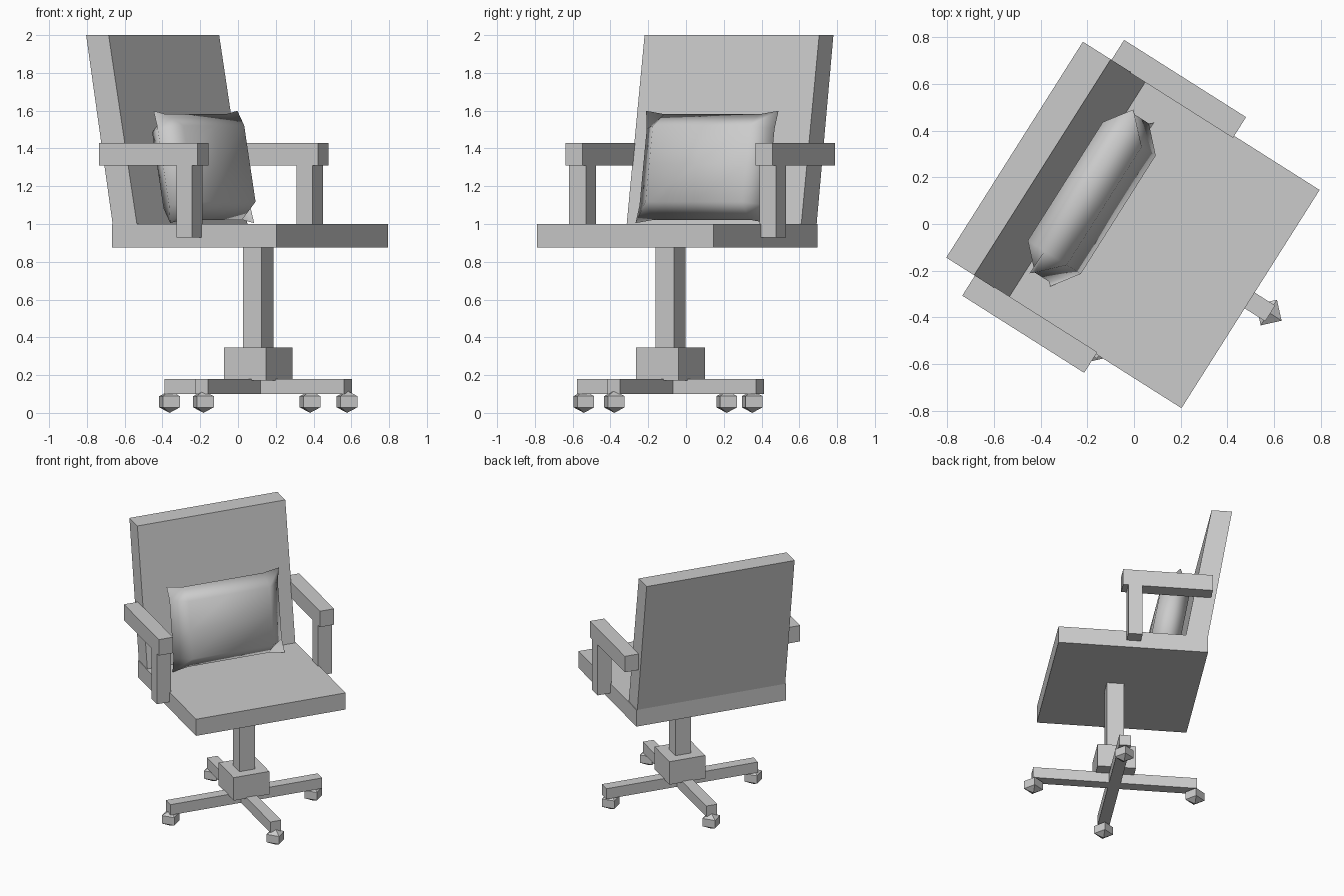
import bpy, bmesh, math
from mathutils import Matrix

if "Cube" in bpy.data.objects:
    bpy.data.objects.remove(bpy.data.objects["Cube"])

# Chair frame: local x = forward, local y = sideways, turned about z
FRAME = Matrix.Translation((0.064, -0.046, 0)) @ Matrix.Rotation(math.radians(-32.34), 4, 'Z')
PX, PY = 0.056, -0.007   # column axis in the chair frame


def finish(name, bm, smooth=False):
    bmesh.ops.recalc_face_normals(bm, faces=bm.faces[:])
    bm.transform(FRAME)
    me = bpy.data.meshes.new(name)
    bm.to_mesh(me)
    bm.free()
    for p in me.polygons:
        p.use_smooth = smooth
    ob = bpy.data.objects.new(name, me)
    bpy.context.collection.objects.link(ob)
    return ob


def box(name, x, y, z, top_x=None):
    """Box from ranges; top_x gives a different x range at the top (lean)."""
    bm = bmesh.new()
    bmesh.ops.create_cube(bm, size=2)
    for v in bm.verts:
        i, j, k = (int(c > 0) for c in v.co)
        xs = top_x if (k and top_x) else x
        v.co = (xs[i], y[j], z[k])
    return finish(name, bm)


# Seat and leaning backrest
box("seat", (-0.515, 0.515), (-0.553, 0.553), (0.875, 1.0))
box("backrest", (-0.515, -0.363), (-0.547, 0.547), (1.0, 2.0), top_x=(-0.681, -0.54))

# Armrests with posts, one per side
for side, s in (("right", -1), ("left", 1)):
    y = sorted((s * 0.543, s * 0.648))
    box(side + "_armrest", (-0.536, 0.082), y, (1.31, 1.43))
    box(side + "_arm_post", (-0.052, 0.046), y, (0.928, 1.31))

# Column, hub and crossed legs
box("column", (PX - 0.058, PX + 0.058), (PY - 0.058, PY + 0.058), (0.34, 0.875))
box("hub", (PX - 0.132, PX + 0.132), (PY - 0.132, PY + 0.132), (0.172, 0.345))
box("long_leg_bar", (PX - 0.563, PX + 0.563), (PY - 0.04, PY + 0.04), (0.10, 0.18))
box("cross_leg_bar", (PX - 0.04, PX + 0.04), (PY - 0.56, PY + 0.56), (0.10, 0.179))

# Casters: four-sided balls with two rings
for n, (dx, dy) in enumerate(((0.556, 0), (-0.556, 0), (0, 0.512), (0, -0.543))):
    bm = bmesh.new()
    bmesh.ops.create_uvsphere(bm, u_segments=4, v_segments=3, radius=1)
    bm.transform(Matrix.Translation((PX + dx, PY + dy, 0.059)) @
                 Matrix.Diagonal((0.075, 0.075, 0.059, 1)))
    finish(f"caster_{n + 1}", bm)

# Pillow: two bulged grids sharing a pinched seam
bm = bmesh.new()
W = (-0.415, -0.3, 0, 0.3, 0.415)
H = (-0.302, -0.205, 0, 0.205, 0.302)
N = len(W)
for sign in (-1, 1):
    grid = []
    for i, w in enumerate(W):
        for j, h in enumerate(H):
            edge_i, edge_j = i in (0, N - 1), j in (0, N - 1)
            bulge = 0 if edge_i or edge_j else 0.1
            ww = w * (0.965 if edge_i and not edge_j else 1)
            hh = h * (0.94 if edge_j and not edge_i else 1)
            grid.append(bm.verts.new((sign * bulge, ww, hh)))
    for i in range(N - 1):
        for j in range(N - 1):
            a = i * N + j
            bm.faces.new([grid[k] for k in (a, a + 1, a + N + 1, a + N)])
bmesh.ops.remove_doubles(bm, verts=bm.verts[:], dist=0.0005)
bm.transform(Matrix.Translation((-0.291, 0.002, 1.302)) @
             Matrix.Rotation(math.radians(-10), 4, 'Y'))
finish("pillow", bm, smooth=True)
